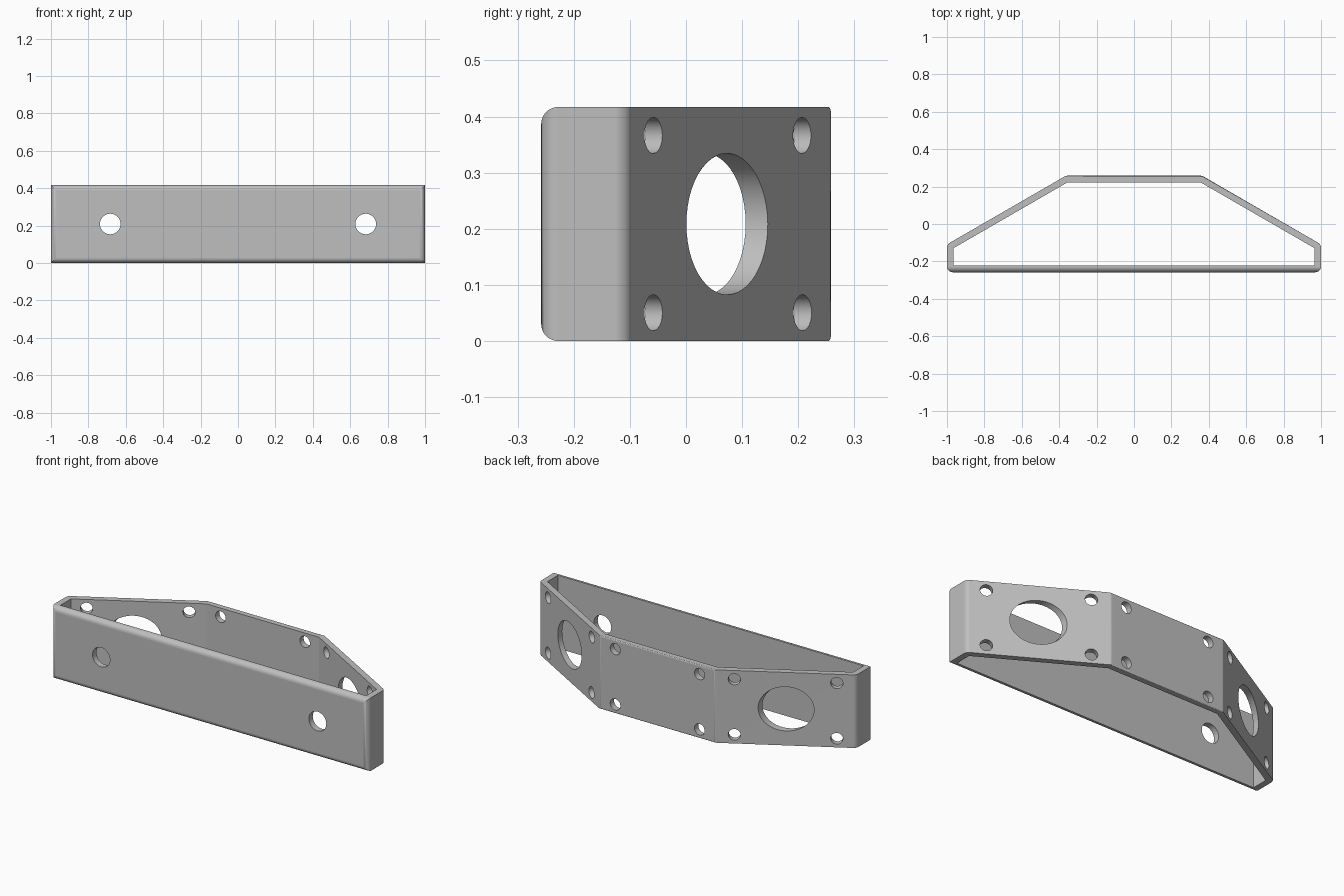
import bpy, bmesh, math
from mathutils import Vector, Matrix

if "Cube" in bpy.data.objects:
    bpy.data.objects.remove(bpy.data.objects["Cube"])

HEIGHT, WALL, DEPTH = 0.417, 0.035, 0.258
SLOPE = math.tan(math.radians(30))
SIDE_Y = -0.109


def outline(inset):
    """Six corner points of the housing, moved inward by inset."""
    end_x, back_y = 1 - inset, DEPTH - inset
    drop = inset / math.cos(math.radians(30))
    side_y = SIDE_Y - drop + inset * SLOPE
    back_x = end_x - (back_y - side_y) / SLOPE
    half = [(end_x, inset - DEPTH), (end_x, side_y), (back_x, back_y)]
    return half + [(-x, y) for x, y in reversed(half)]


def to_object(name, bm):
    bmesh.ops.recalc_face_normals(bm, faces=bm.faces)
    mesh = bpy.data.meshes.new(name)
    bm.to_mesh(mesh)
    bm.free()
    obj = bpy.data.objects.new(name, mesh)
    bpy.context.collection.objects.link(obj)
    return obj


def prism(name, points, low, high, rounding=()):
    bm = bmesh.new()
    base = bm.faces.new([bm.verts.new((x, y, low)) for x, y in points])
    top = bmesh.ops.extrude_face_region(bm, geom=[base])["geom"]
    bmesh.ops.translate(bm, vec=(0, 0, high - low),
                        verts=[v for v in top if isinstance(v, bmesh.types.BMVert)])
    for (x, y), offset in rounding:
        edges = [e for e in bm.edges if all(
            math.hypot(abs(v.co.x) - x, v.co.y - y) < 1e-4 for v in e.verts)]
        bmesh.ops.bevel(bm, geom=edges, offset=offset, offset_type='OFFSET',
                        segments=8, profile=0.5, affect='EDGES')
    return to_object(name, bm)


def drill(name, radius, centre, direction, length=0.14):
    bm = bmesh.new()
    turn = Vector(direction).to_track_quat('Z', 'Y').to_matrix().to_4x4()
    bmesh.ops.create_cone(bm, cap_ends=True, segments=48, radius1=radius, radius2=radius,
                          depth=length, matrix=Matrix.Translation(centre) @ turn)
    return to_object(name, bm)


# Rounded outer body
outer = outline(0)
bracket = prism("angled_bracket", outer, 0, HEIGHT,
                list(zip(outer[:3], (0.03, 0.017, 0.008))))

# Open core and holes
cutters = [prism("core_cutter", outline(WALL), -0.1, HEIGHT + 0.1)]
mid = HEIGHT / 2
for side in (-1, 1):
    cutters.append(drill("front_hole_cutter", 0.055, (side * 0.683, -DEPTH, mid), (0, 1, 0)))
    cutters.append(drill("large_hole_cutter", 0.126, (side * 0.683, 0.06, mid), (0, 1, 0), 0.4))
    for z in (mid - 0.158, mid + 0.158):
        cutters.append(drill("back_hole_cutter", 0.032, (side * 0.266, DEPTH, z), (0, 1, 0)))
        for y in (-0.058, 0.208):
            x = 1 - (y - SIDE_Y) / SLOPE
            cutters.append(drill("side_hole_cutter", 0.032, (side * x, y, z),
                                 (side * 0.5, math.cos(math.radians(30)), 0)))

for cutter in cutters:
    cut = bracket.modifiers.new(cutter.name, 'BOOLEAN')
    cut.operation, cut.solver, cut.object = 'DIFFERENCE', 'EXACT', cutter

# Bake the cuts and discard the cutters
bpy.context.view_layer.update()
baked = bpy.data.meshes.new_from_object(
    bracket.evaluated_get(bpy.context.evaluated_depsgraph_get()))
bracket.modifiers.clear()
bracket.data = baked
for cutter in cutters:
    bpy.data.objects.remove(cutter)

# Plain grey finish
grey = bpy.data.materials.new("plain_grey")
grey.use_nodes = True
colour = (0.52, 0.52, 0.52, 1)
grey.diffuse_color = colour
grey.node_tree.nodes["Principled BSDF"].inputs["Base Color"].default_value = colour
baked.materials.clear()
baked.materials.append(grey)

# Smooth rounded corners, crisp rims
bpy.ops.object.select_all(action='DESELECT')
bracket.select_set(True)
bpy.context.view_layer.objects.active = bracket
bpy.ops.object.shade_smooth_by_angle(angle=math.radians(25))
weighted = bracket.modifiers.new("flat_panels", 'WEIGHTED_NORMAL')
weighted.keep_sharp = True
